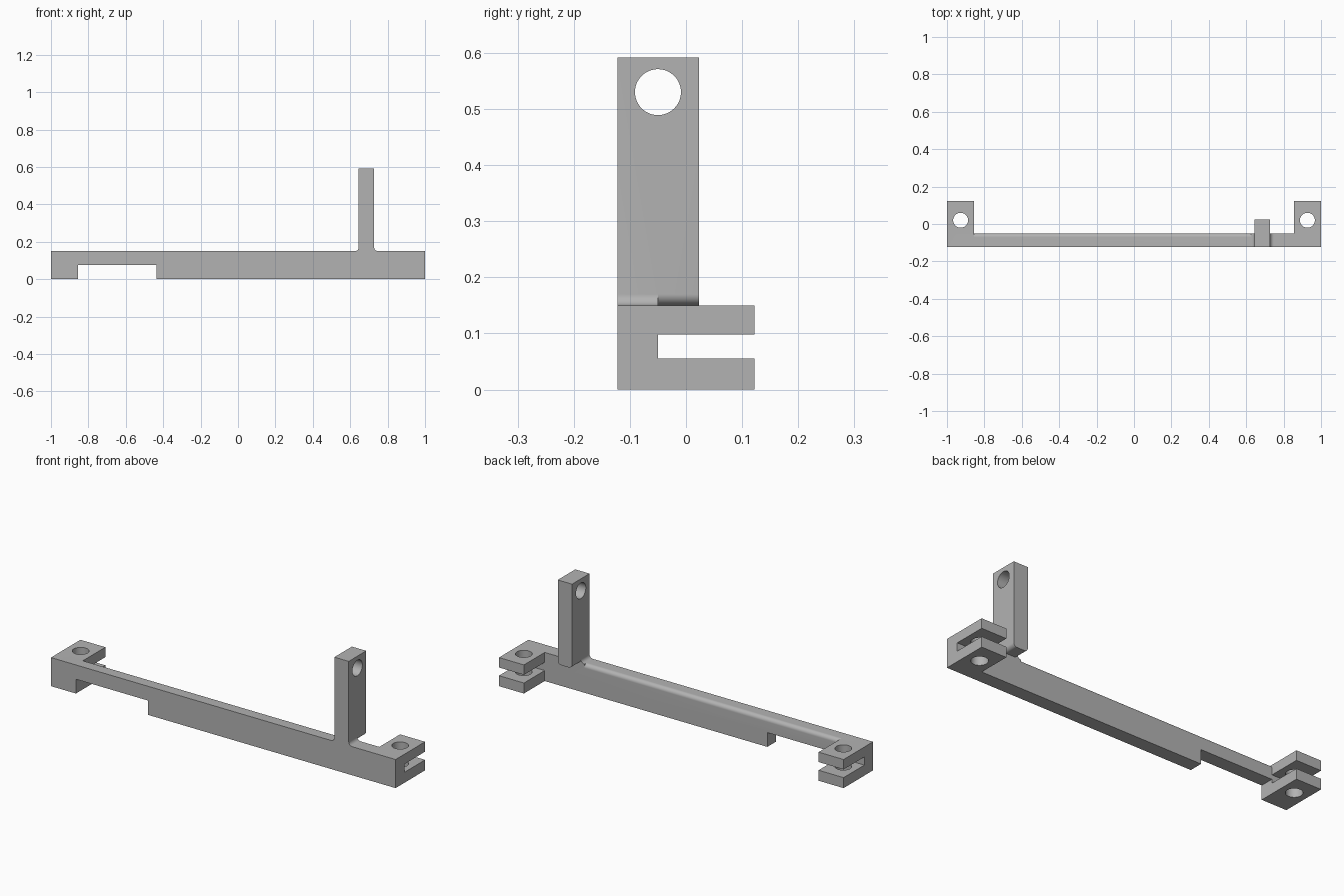
import bpy, bmesh, math
from mathutils import Vector

cube = bpy.data.objects.get("Cube")
if cube:
    bpy.data.objects.remove(cube, do_unlink=True)

grey = bpy.data.materials.new("plain grey")
grey.use_nodes = True
colour = (0.45, 0.45, 0.45, 1)
grey.diffuse_color = colour
grey.node_tree.nodes["Principled BSDF"].inputs["Base Color"].default_value = colour

FRONT, WALL, BACK = -0.122, -0.05, 0.122   # depth of bar and forks
TOP, END, INNER = 0.15, 1.0, 0.855         # bar top, bar end, fork inner side
POST_L, POST_R, POST_BACK, POST_TOP = 0.645, 0.728, 0.023, 0.592
R = 0.02                                   # fillet radius


def prism(name, outline, axis, start, end):
    """Extrude a closed outline along x, y or z (remaining axes in order)."""
    def place(p, d):
        c = list(p)
        c.insert("xyz".index(axis), d)
        return Vector(c)
    bm = bmesh.new()
    face = bm.faces.new([bm.verts.new(place(p, start)) for p in outline])
    ext = bmesh.ops.extrude_face_region(bm, geom=[face])
    verts = [g for g in ext["geom"] if isinstance(g, bmesh.types.BMVert)]
    shift = place((0, 0), end - start)
    bmesh.ops.translate(bm, vec=shift, verts=verts)
    bmesh.ops.recalc_face_normals(bm, faces=bm.faces)
    mesh = bpy.data.meshes.new(name)
    bm.to_mesh(mesh)
    bm.free()
    mesh.materials.append(grey)
    obj = bpy.data.objects.new(name, mesh)
    bpy.context.collection.objects.link(obj)
    return obj


def arc(u, v, r, a, b, n=10):
    return [(u + r * math.cos(math.radians(a + (b - a) * i / n)),
             v + r * math.sin(math.radians(a + (b - a) * i / n))) for i in range(n + 1)]


def circle(u, v, r):
    return arc(u, v, r, 0, 360, 48)[:-1]


def combine(target, tool, operation):
    """Apply a boolean and discard the tool."""
    mod = target.modifiers.new(operation, "BOOLEAN")
    mod.operation, mod.object, mod.solver = operation, tool, "EXACT"
    bpy.context.view_layer.objects.active = target
    bpy.ops.object.modifier_apply(modifier=mod.name)
    bpy.data.objects.remove(tool, do_unlink=True)


# Long bar with the relief notch underneath
bar = prism("bracket_bar", [
    (-END, 0), (-INNER, 0), (-INNER, 0.075), (-0.437, 0.075), (-0.437, 0),
    (END, 0), (END, TOP), (-END, TOP)], "y", FRONT, WALL)

# Rounded rear top edge between the left fork and the post
edge = arc(WALL - R, TOP - R, R, 0, 90) + [(WALL - R, TOP + R), (WALL + R, TOP + R), (WALL + R, TOP - R)]
combine(bar, prism("edge_cutter", edge, "x", -INNER, POST_L), "DIFFERENCE")

# Flared foot that blends the post into the bar
flare = ([(POST_L - R, 0.05), (POST_R + R, 0.05)]
         + arc(POST_R + R, TOP + R, R, 270, 180)
         + arc(POST_L - R, TOP + R, R, 0, -90))
combine(bar, prism("post_foot", flare, "y", FRONT, WALL), "UNION")

# Upright post, rounded below where it overhangs the bar
post = (arc(POST_L + R, TOP + R, R, 180, 270) + arc(POST_R - R, TOP + R, R, 270, 360)
        + [(POST_R, POST_TOP), (POST_L, POST_TOP)])
combine(bar, prism("post", post, "y", FRONT, POST_BACK), "UNION")
combine(bar, prism("post_hole", circle(WALL, 0.53, 0.041), "x", 0.6, 0.8), "DIFFERENCE")

# Slotted fork with a pin hole at each end
fork = [(FRONT, 0), (BACK, 0), (BACK, 0.055), (WALL, 0.055),
        (WALL, 0.098), (BACK, 0.098), (BACK, TOP), (FRONT, TOP)]
for side in (-1, 1):
    combine(bar, prism("fork", fork, "x", side * INNER, side * END), "UNION")
    combine(bar, prism("pin_hole", circle(side * 0.927, 0.02, 0.04), "z", -0.1, 0.3), "DIFFERENCE")

# Smooth the holes and fillets, keep corners crisp
bpy.ops.object.select_all(action="DESELECT")
bar.select_set(True)
bpy.context.view_layer.objects.active = bar
bpy.ops.object.shade_smooth_by_angle(angle=math.radians(30))
